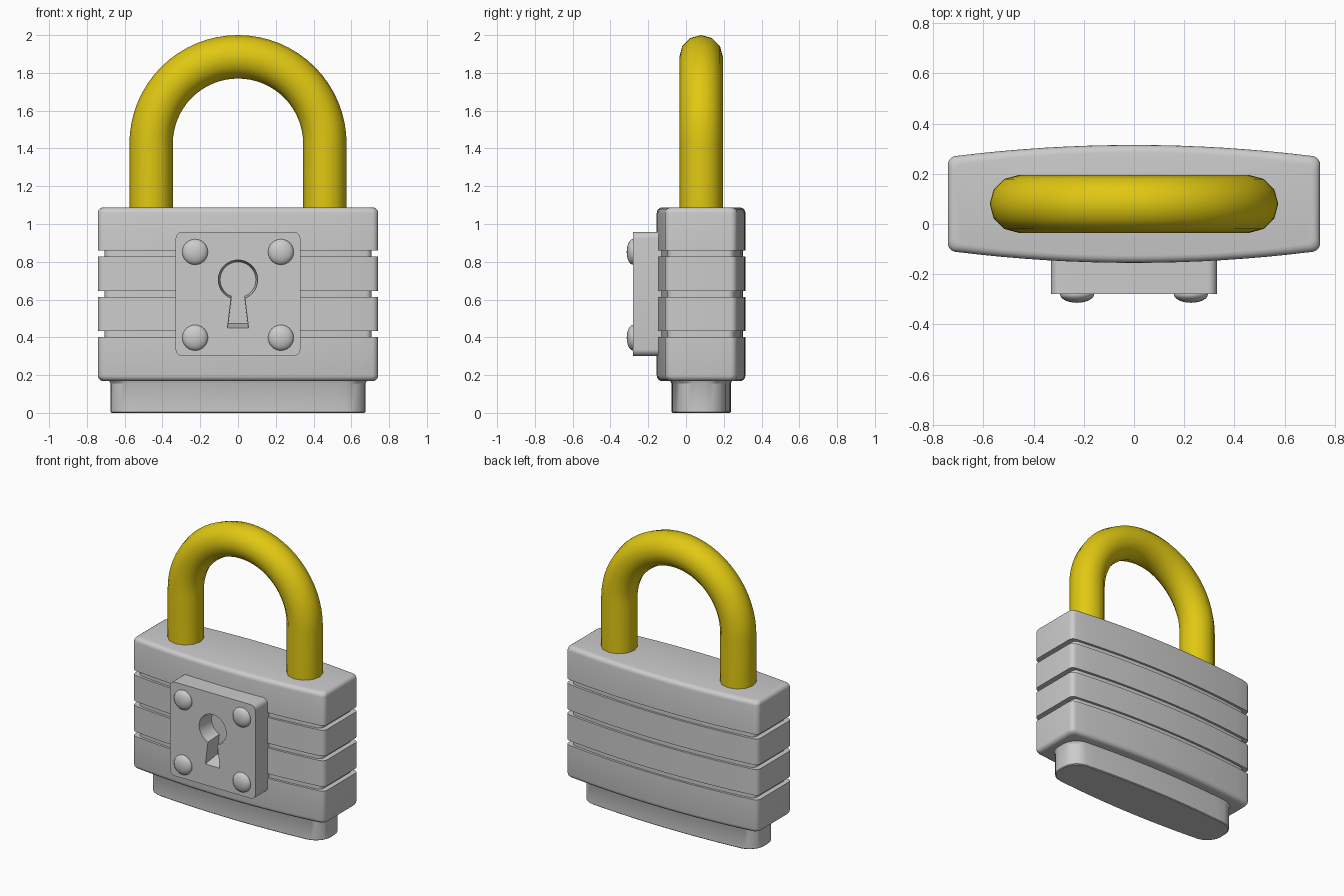
import bpy, bmesh
from math import sin, cos, pi, radians
from mathutils import Vector

cube = bpy.data.objects.get("Cube")
if cube:
    bpy.data.objects.remove(cube)

MID_Y = 0.08  # depth centre of body, base and shackle


def material(name, color):
    m = bpy.data.materials.new(name)
    m.use_nodes = True
    m.diffuse_color = color
    m.node_tree.nodes["Principled BSDF"].inputs["Base Color"].default_value = color
    return m


grey = material("steel grey", (0.6, 0.6, 0.6, 1))
yellow = material("brass yellow", (0.75, 0.58, 0.006, 1))


def smooth(ob, angle=32):
    bpy.ops.object.select_all(action='DESELECT')
    ob.select_set(True)
    bpy.context.view_layer.objects.active = ob
    bpy.ops.object.shade_smooth_by_angle(angle=radians(angle))


def loft(name, rings, mat):
    """Skin a list of equal closed rings and cap both ends."""
    bm = bmesh.new()
    loops = [[bm.verts.new(p) for p in ring] for ring in rings]
    n = len(loops[0])
    for a, b in zip(loops, loops[1:]):
        for i in range(n):
            j = (i + 1) % n
            bm.faces.new((a[i], a[j], b[j], b[i]))
    bm.faces.new(loops[0][::-1])
    bm.faces.new(loops[-1])
    bmesh.ops.recalc_face_normals(bm, faces=bm.faces)
    mesh = bpy.data.meshes.new(name)
    bm.to_mesh(mesh)
    bm.free()
    mesh.materials.append(mat)
    ob = bpy.data.objects.new(name, mesh)
    bpy.context.collection.objects.link(ob)
    return ob


def outline(hx, hy, bow, r, steps=6, side=16):
    """Rounded rectangle whose long sides bulge outward by bow."""
    flat = hy - bow
    pts = []
    for k, (sx, sy) in enumerate([(1, 1), (-1, 1), (-1, -1), (1, -1)]):
        for s in range(steps + 1):
            a = (k + s / steps) * pi / 2
            pts.append((sx * (hx - r) + r * cos(a), sy * (flat - r) + r * sin(a)))
        if k % 2 == 0:
            x0, y0 = pts[-1]
            pts += [(x0 * (1 - 2 * i / side), y0) for i in range(1, side)]
    return [(x, y * (1 + bow / flat * (1 - (x / hx) ** 2))) for x, y in pts]


def layer(z, dx, dy, shape):
    hx, hy, bow, r = shape
    return [(x, y + MID_Y, z) for x, y in outline(hx - dx, hy - dy, bow, r)]


# Body: rounded rims with three grooves around it
BODY = (0.742, 0.235, 0.048, 0.03)
BOTTOM, TOP, RIM = 0.168, 1.088, 0.03
arc = [i * pi / 8 for i in range(5)]
levels = [(BOTTOM + RIM * (1 - cos(a)), RIM * (1 - sin(a))) for a in arc]
rings = [layer(z, d, d, BODY) for z, d in levels]
for z in (0.417, 0.63, 0.843):
    for dz, dx, dy in ((-.016, 0, 0), (-.016, .035, .014), (.016, .035, .014), (.016, 0, 0)):
        rings.append(layer(z + dz, dx, dy, BODY))
rings += [layer(TOP + BOTTOM - z, d, d, BODY) for z, d in reversed(levels)]
smooth(loft("lock_body", rings, grey))

# Base foot
FOOT = (0.675, 0.157, 0.035, 0.1)
smooth(loft("base_foot", [layer(z, d, d, FOOT) for z, d in
                          ((0, .005), (.005, 0), (.155, 0), (.18, -.012))], grey))

# Shackle: twelve-sided tube swept along a U
R, TUBE, SPRING = 0.46, 0.115, 1.425
path = [(Vector((R, MID_Y, 1.0)), 0)]
path += [(Vector((R * cos(i * pi / 32), MID_Y, SPRING + R * sin(i * pi / 32))), i * pi / 32)
         for i in range(33)]
path.append((Vector((-R, MID_Y, 1.0)), pi))
rings = []
for centre, a in path:
    out = Vector((cos(a), 0, sin(a)))
    rings.append([centre + TUBE * (cos(t) * out + sin(t) * Vector((0, 1, 0)))
                  for t in (k * pi / 6 for k in range(12))])
smooth(loft("shackle", rings, yellow), 40)

# Lock plate with rounded corners
PLATE_Z, FRONT = 0.63, -0.28
shape = outline(0.33, 0.328, 0, 0.035, side=2)
plate = loft("lock_plate", [[(x, y, PLATE_Z + z) for x, z in shape]
                            for y in (FRONT, -0.11)], grey)

# Keyhole cutter: round hole with a flared slot, narrowing inward
HOLE_Z, HOLE_R = 0.705, 0.105
start = -pi / 2 + 0.36
key = [(HOLE_R * cos(a), HOLE_Z + HOLE_R * sin(a))
       for a in (start + i * (2 * pi - 0.72) / 32 for i in range(33))]
key += [(-0.056, 0.448), (0.056, 0.448)]


def key_ring(y, s):
    return [(x * s, y, HOLE_Z + (z - HOLE_Z) * s) for x, z in key]


cutter = loft("keyhole_cutter", [key_ring(FRONT - .02, 1.01), key_ring(-0.157, 0.9)], grey)
cutter.hide_render = True
cutter.hide_viewport = True
cut = plate.modifiers.new("keyhole", 'BOOLEAN')
cut.object = cutter
cut.operation = 'DIFFERENCE'
cut.solver = 'EXACT'
bpy.context.view_layer.update()
cut_mesh = bpy.data.meshes.new_from_object(
    plate.evaluated_get(bpy.context.evaluated_depsgraph_get()))
plate.modifiers.clear()
plate.data = cut_mesh
bpy.data.objects.remove(cutter)
smooth(plate)

# Rivets
for side, x in (("left", 0.227), ("right", -0.227)):
    for level, z in (("lower", 0.398), ("upper", 0.852)):
        bpy.ops.mesh.primitive_uv_sphere_add(segments=24, ring_count=12, radius=0.068,
                                             location=(x, FRONT, z))
        rivet = bpy.context.object
        rivet.name = f"{level}_{side}_rivet"
        rivet.scale.y = 0.5
        rivet.data.materials.append(grey)
        smooth(rivet)
